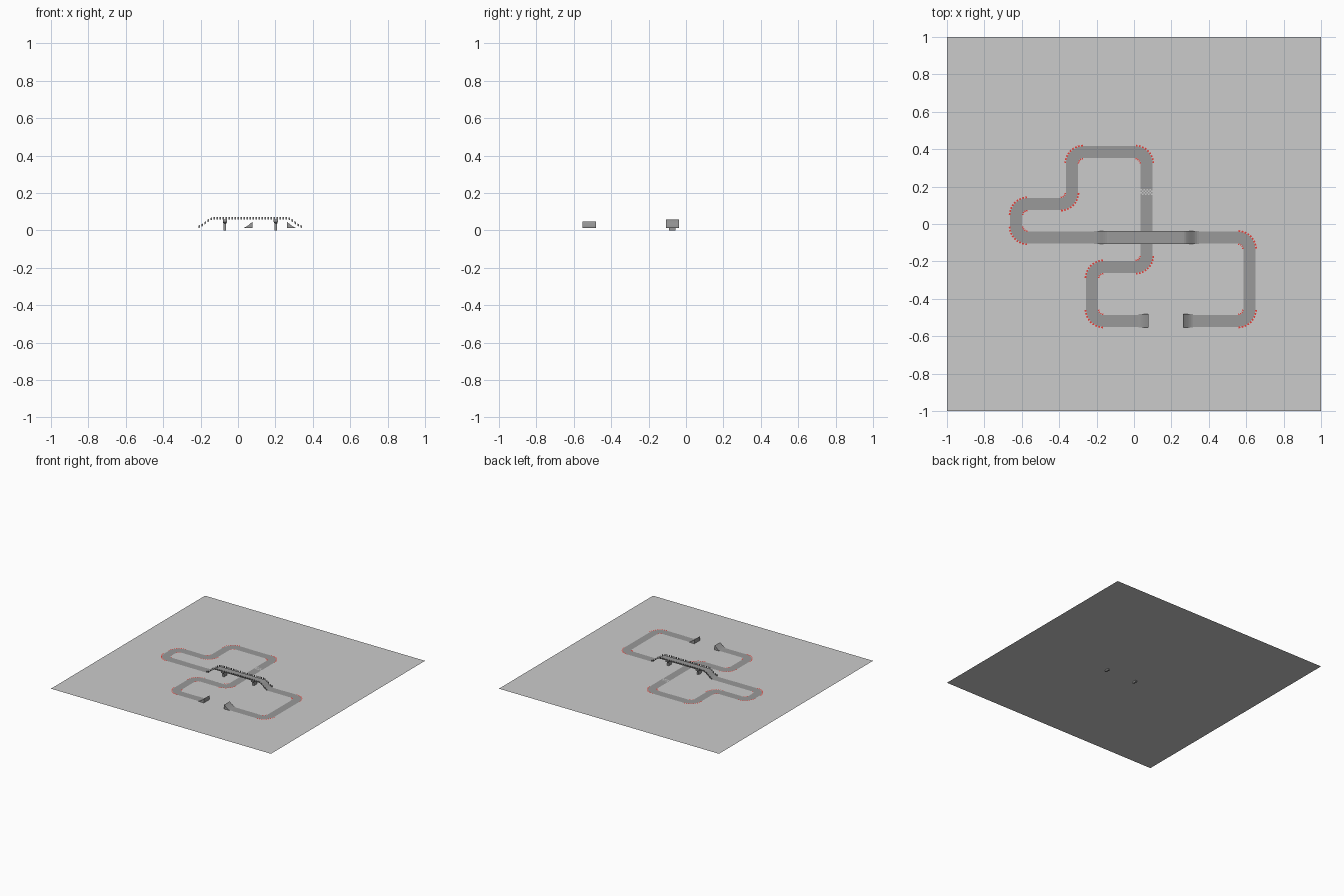
import bpy, math
from mathutils import Vector

if "Cube" in bpy.data.objects:
    bpy.data.objects.remove(bpy.data.objects["Cube"])

G = 0.012          # ground height
W = 0.032          # half road width
R = 0.062          # corner radius of the centre line
DECK = 0.058       # bridge deck height


def material(name, c):
    m = bpy.data.materials.new(name)
    m.diffuse_color = (*c, 1)
    m.use_nodes = True
    m.node_tree.nodes["Principled BSDF"].inputs["Base Color"].default_value = m.diffuse_color
    return m


RED = material("kerb_red", (0.8, 0.05, 0.04))
DARK = material("asphalt", (0.32, 0.32, 0.32))
WHITE = material("paint", (0.8, 0.8, 0.8))


def make(name, verts, faces, mat=None):
    me = bpy.data.meshes.new(name)
    me.from_pydata([tuple(v) for v in verts], [], faces)
    ob = bpy.data.objects.new(name, me)
    bpy.context.collection.objects.link(ob)
    if mat:
        me.materials.append(mat)
    return ob


def rounded(pts):
    """Centre line with filleted corners; returns points and corner arcs."""
    out, arcs = [Vector(pts[0])], []
    for a, b, c in zip(pts, pts[1:], pts[2:]):
        a, b, c = Vector(a), Vector(b), Vector(c)
        u, v = (a - b).normalized(), (c - b).normalized()
        o = b + (u + v) * R
        arc = [o - v * R * math.cos(t * math.pi / 16) - u * R * math.sin(t * math.pi / 16)
               for t in range(9)]
        turn = 1 if (-u).cross(v) > 0 else -1
        arcs.append((o, arc, turn))
        out += arc
    return out + [Vector(pts[-1])], arcs


def side_normals(path):
    ns = []
    for i in range(len(path)):
        d = (path[min(i + 1, len(path) - 1)] - path[max(i - 1, 0)]).normalized()
        ns.append(Vector((-d.y, d.x)))
    return ns


def ribbon(name, path, z, mat):
    verts, faces = [], []
    for p, n in zip(path, side_normals(path)):
        for s in (-1, 1):
            q = p + n * W * s
            verts.append((q.x, q.y, z))
    for i in range(len(path) - 1):
        k = 2 * i
        faces.append((k, k + 2, k + 3, k + 1)[::-1])
        faces[-1] = (k, k + 2, k + 3, k + 1)
    faces = [tuple(f) for f in faces]
    return make(name, verts, faces, mat)


def quad(verts, faces, pts):
    k = len(verts)
    verts += pts
    faces.append((k, k + 1, k + 2, k + 3))


# Ground sheet
make("ground", [(-1, -1, G), (1, -1, G), (1, 1, G), (-1, 1, G)], [(0, 1, 2, 3)])

# Flat road in two runs, split by the bridge
X0, X1, BY = -0.215, 0.347, -0.073
JY = -0.518
runs = {
    "west_road": [(0.025, JY), (-0.224, JY), (-0.224, -0.23), (0.068, -0.23), (0.068, 0.384),
                  (-0.332, 0.384), (-0.332, 0.107), (-0.63, 0.107), (-0.63, BY), (X0, BY)],
    "east_road": [(X1, BY), (0.617, BY), (0.617, JY), (0.315, JY)],
}
kv, kf, dv, df = [], [], [], []
for name, pts in runs.items():
    path, arcs = rounded(pts)
    ribbon(name, path, G + 0.001, DARK)
    # Red kerb blocks around each corner, outside and inside
    for o, arc, turn in arcs:
        a0 = math.atan2(*(arc[0] - o).yx)
        for r0, r1, n in ((R + W - 0.001, R + W + 0.008, 9), (R - W - 0.007, R - W + 0.001, 4)):
            for i in range(n):
                ts = [a0 + turn * math.pi / 2 * (i + f) / n for f in (0.22, 0.78)]
                ring = [(r0, ts[0]), (r1, ts[0]), (r1, ts[1]), (r0, ts[1])]
                if turn < 0:
                    ring.reverse()
                quad(kv, kf, [(o.x + r * math.cos(t), o.y + r * math.sin(t), G + 0.002)
                              for r, t in ring])
    # Painted dashes along both edges of every straight
    for a, b in zip(path, path[1:]):
        L = (b - a).length
        if L < 0.03:
            continue
        d = (b - a) / L
        n = Vector((-d.y, d.x))
        for i in range(int(L / 0.016)):
            for s in (-1, 1):
                p = a + d * (i * 0.016 + 0.004) + n * s * (W - 0.001)
                q = p + d * 0.008
                e = n * 0.001
                quad(dv, df, [(*(v), G + 0.002) for v in (p - e, q - e, q + e, p + e)])
make("corner_kerbs", kv, kf, RED)
make("edge_dashes", dv, df, DARK)

# Chequered start line
sv, sf = [], []
cell = 2 * W / 8
for i in range(8):
    for j in range(4):
        if (i + j) % 2:
            x, y = 0.068 - W + i * cell, 0.154 + j * cell
            quad(sv, sf, [(x, y, G + 0.002), (x + cell, y, G + 0.002),
                          (x + cell, y + cell, G + 0.002), (x, y + cell, G + 0.002)])
make("start_line", sv, sf, WHITE)


# Bridge deck with eased ramps
def height(x):
    t = max(0, min(1, (x - X0) / 0.085, (X1 - x) / 0.085))
    return G + 0.001 + (DECK - G) * t * t * (3 - 2 * t)


N = 56
xs = [X0 + (X1 - X0) * i / N for i in range(N + 1)]
BW = 0.035
make("bridge_deck", [(x, BY + s * BW, height(x)) for x in xs for s in (-1, 1)],
     [(2 * i, 2 * i + 2, 2 * i + 3, 2 * i + 1) for i in range(N)], DARK)

# Dashed upright guard plates along both bridge edges
gv, gf = [], []
for i in range(35):
    x = X0 + 0.004 + i * 0.016
    for s in (-1, 1):
        y = BY + s * BW
        quad(gv, gf, [(x, y, height(x)), (x + 0.008, y, height(x + 0.008)),
                      (x + 0.008, y, height(x + 0.008) + 0.013), (x, y, height(x) + 0.013)])
make("bridge_guards", gv, gf, DARK)

# Bridge pillars with flared heads
for k, x in enumerate((-0.07, 0.202)):
    rings = [(0, 0.007, 0.018), (0.036, 0.007, 0.018), (0.046, 0.011, 0.032), (DECK, 0.011, 0.032)]
    v = [(x + a * hx, BY + b * hy, z) for z, hx, hy in rings
         for a, b in ((-1, -1), (1, -1), (1, 1), (-1, 1))]
    f = [(4 * r + i, 4 * r + (i + 1) % 4, 4 * r + 4 + (i + 1) % 4, 4 * r + 4 + i)
         for r in range(3) for i in range(4)] + [(3, 2, 1, 0), (12, 13, 14, 15)]
    make(f"bridge_pillar_{k + 1}", v, f, DARK)

# Curved jump ramps facing each other over the gap
for name, low, high in (("west_jump", 0.025, 0.077), ("east_jump", 0.315, 0.262)):
    M = 8
    prof = [(low + (high - low) * i / M, G + 0.001 + 0.034 * (i / M) ** 1.5) for i in range(M + 1)]
    prof.append((high, G))
    n = len(prof)
    v = [(x, JY + s * 0.036, z) for s in (-1, 1) for x, z in prof]
    f = [(i, (i + 1) % n, n + (i + 1) % n, n + i) for i in range(n)]
    f += [tuple(range(n))[::-1], tuple(range(n, 2 * n))]
    if high < low:
        f = [t[::-1] for t in f]
    make(name, v, [t[::-1] for t in f] if name == "none" else f, DARK)
